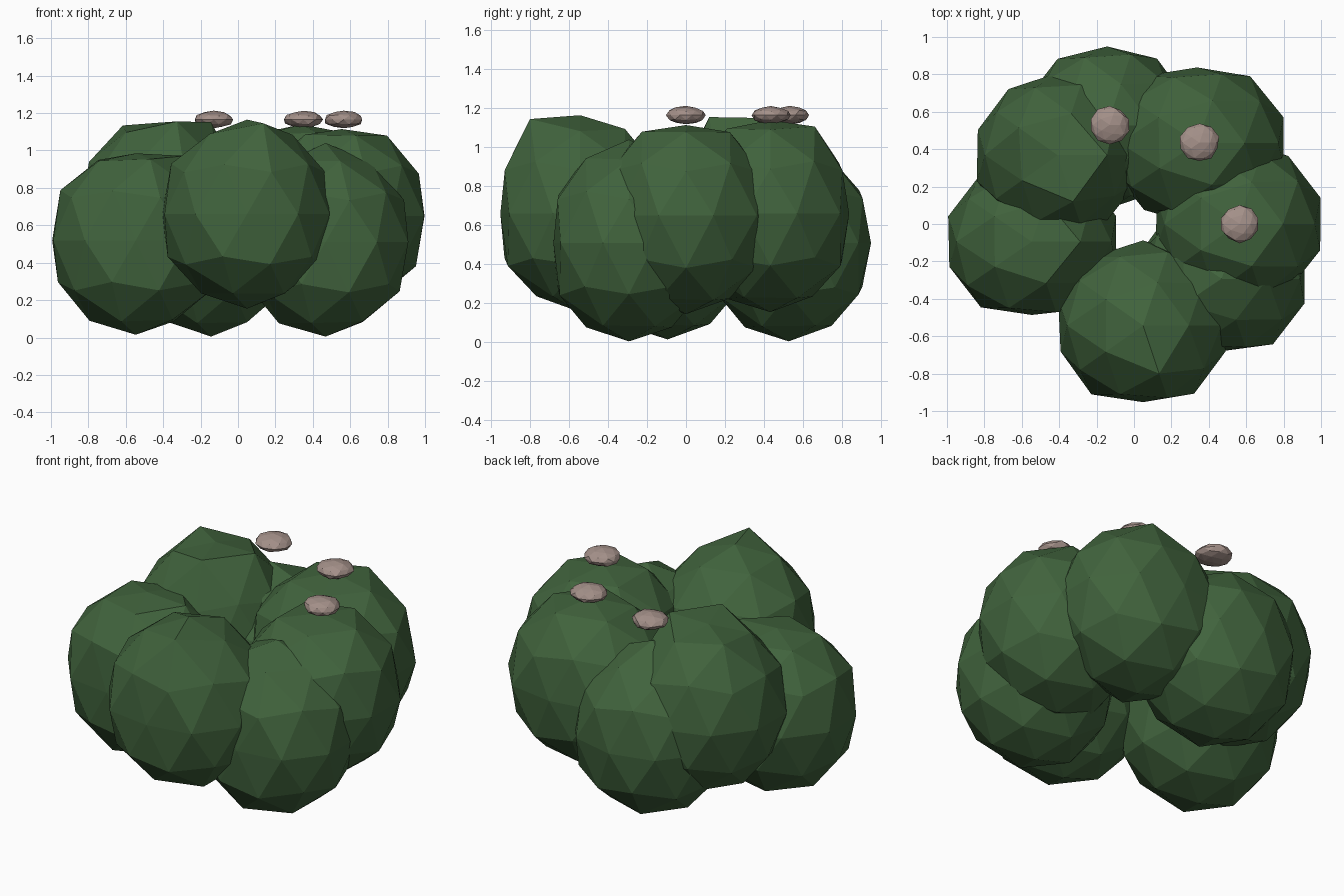
import bpy, bmesh, math, random
from mathutils import Vector

if "Cube" in bpy.data.objects:
    bpy.data.objects.remove(bpy.data.objects["Cube"])

random.seed(4)

def material(name, rgb):
    m = bpy.data.materials.new(name)
    m.diffuse_color = (*rgb, 1)
    m.use_nodes = True
    m.node_tree.nodes["Principled BSDF"].inputs["Base Color"].default_value = m.diffuse_color
    return m

GREEN = material("leaf green", (0.052, 0.125, 0.046))
PINK = material("dusty pink", (0.37, 0.28, 0.25))

# Directions of the pole, the upper ring and the front/back of an icosphere
TOP = Vector((0, 0, 1))
FRONT, BACK = Vector((0, -1, 0)), Vector((0, 1, 0))
def ring(deg):
    a = math.radians(deg)
    return Vector((0.526 * math.cos(a), 0.526 * math.sin(a), 0.851))

def blob(name, centre, radii, mat, jitter, pushes=()):
    """Flat-faced icosphere with uneven vertices; pushes = (direction, factor)."""
    bm = bmesh.new()
    bmesh.ops.create_icosphere(bm, subdivisions=2, radius=1)
    for v in bm.verts:
        n = v.co.normalized()
        f = 1 + random.uniform(-jitter, jitter)
        for d, k in pushes:
            if n.dot(d) > 0.98:
                f = k
        if n.z < -0.99:
            f = 1
        v.co = Vector([c + r * x * f for c, r, x in zip(centre, radii, n)])
    me = bpy.data.meshes.new(name)
    bm.to_mesh(me)
    bm.free()
    me.materials.append(mat)
    ob = bpy.data.objects.new(name, me)
    bpy.context.collection.objects.link(ob)

# Leaf clumps spread around a circle by the golden angle:
# height, x radius, y radius, vertex pushes
clumps = [
    (0.65, 0.46, 0.45, [(TOP, 0.92), (ring(0), 1.0)]),
    (0.67, 0.45, 0.44, [(TOP, 0.95), (ring(-72), 1.13), (ring(144), 1.08), (ring(0), 1.12)]),
    (0.66, 0.47, 0.455, [(TOP, 1.0), (ring(-72), 1.13), (FRONT, 0.9)]),
    (0.66, 0.48, 0.44, [(TOP, 0.95), (ring(72), 1.04), (BACK, 0.92)]),
    (0.52, 0.47, 0.44, [(TOP, 0.92), (ring(144), 1.0), (ring(0), 1.05), (FRONT, 0.89)]),
    (0.51, 0.47, 0.435, [(TOP, 1.05), (FRONT, 0.89)]),
    (0.51, 0.455, 0.445, [(TOP, 1.05), (BACK, 0.95)]),
]
for i, (z, rx, ry, pushes) in enumerate(clumps):
    a = math.radians(137.5 * i)
    x, y = 0.555 * math.cos(a), 0.545 * math.sin(a)
    blob(f"leaf_clump_{i + 1}", (x, y, z), (rx, ry, 0.505), GREEN, 0.015, pushes)

# Flattened blossoms hovering on top
for i, (x, y) in enumerate([(0.565, 0.0), (0.35, 0.435), (-0.13, 0.53)]):
    blob(f"blossom_{i + 1}", (x, y, 1.165), (0.105, 0.1, 0.046), PINK, 0.05)
